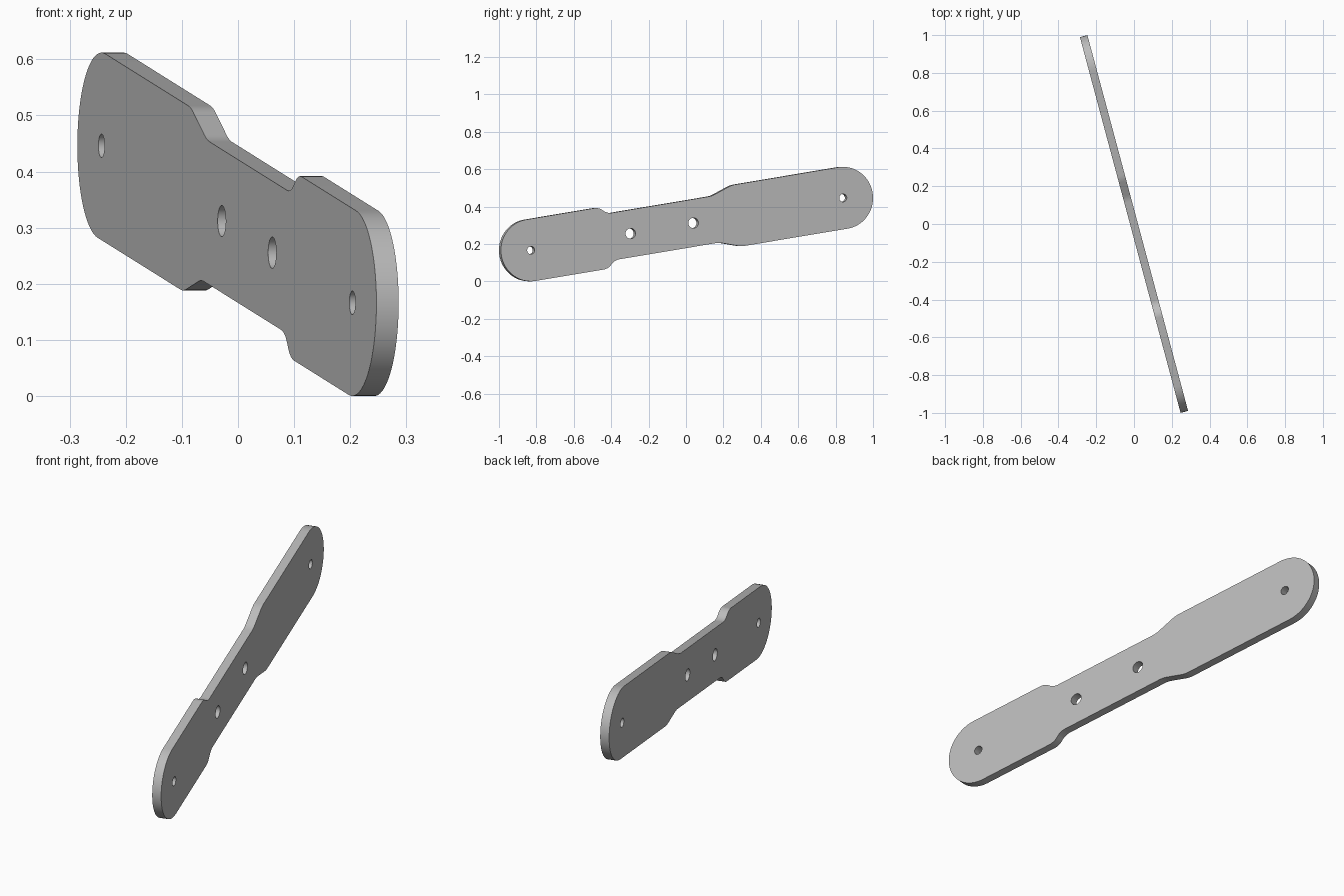
import bpy, bmesh, math
from mathutils import Matrix, Vector

cube = bpy.data.objects.get("Cube")
if cube:
    bpy.data.objects.remove(cube, do_unlink=True)

# Main dimensions
END_R, WAIST, CENTRE, THICK = 0.166, 0.126, 0.875, 0.041
YAW, TILT, MID_Z = math.radians(15), math.radians(9.2), 0.306


def arc(cx, r, start, end, n):
    return [Vector((cx + r * math.cos(a), r * math.sin(a)))
            for a in (start + (end - start) * i / n for i in range(n + 1))]


def fillet(corner, before, after, cut, n=8):
    """Round one corner with a quadratic curve."""
    a = corner + (before - corner).normalized() * cut
    b = corner + (after - corner).normalized() * cut
    return [a * (1 - t) ** 2 + corner * 2 * t * (1 - t) + b * t * t
            for t in (i / n for i in range(n + 1))]


# Upper edge from the high end to the low end: long taper, waist, short step
path = [Vector(p) for p in ((CENTRE, END_R), (0.278, END_R), (0.16, WAIST),
                            (-0.426, WAIST), (-0.468, END_R), (-CENTRE, END_R))]
cuts = (0.02, 0.02, 0.027, 0.027)
upper = []
for i, cut in enumerate(cuts, 1):
    upper += fillet(path[i], path[i - 1], path[i + 1], cut)
lower = [Vector((p.x, -p.y)) for p in reversed(upper)]

# Closed outline with round ends
half = math.pi / 2
outline = (arc(CENTRE, END_R, -half, half, 48) + upper
           + arc(-CENTRE, END_R, half, 3 * half, 48) + lower)

# Bolt holes: two small ones at the ends, two larger ones in the waist
loops = [outline]
for s, r in ((CENTRE, 0.021), (0.036, 0.028), (-0.316, 0.028), (-CENTRE, 0.021)):
    loops.append(arc(s, r, 0, 2 * math.pi, 32)[:-1])

# Filled profile given thickness
curve = bpy.data.curves.new("plate_profile", "CURVE")
curve.dimensions = "2D"
curve.fill_mode = "BOTH"
curve.extrude = THICK / 2
for loop in loops:
    spline = curve.splines.new("POLY")
    spline.points.add(len(loop) - 1)
    for point, p in zip(spline.points, loop):
        point.co = (p.x, p.y, 0, 1)
    spline.use_cyclic_u = True
plate = bpy.data.objects.new("link_plate", curve)
bpy.context.collection.objects.link(plate)
bpy.ops.object.select_all(action="DESELECT")
plate.select_set(True)
bpy.context.view_layer.objects.active = plate
bpy.ops.object.convert(target="MESH")
plate = bpy.context.object

# Stand the plate on edge, turned and tilted
along = Vector((-math.sin(YAW), math.cos(YAW), 0))
up = Vector((0, 0, 1))
s_dir = along * math.cos(TILT) + up * math.sin(TILT)
w_dir = up * math.cos(TILT) - along * math.sin(TILT)
turn = Matrix((s_dir, w_dir, s_dir.cross(w_dir))).transposed().to_4x4()
bm = bmesh.new()
bm.from_mesh(plate.data)
bmesh.ops.remove_doubles(bm, verts=bm.verts, dist=0.0001)
bmesh.ops.recalc_face_normals(bm, faces=bm.faces)
bm.transform(Matrix.Translation((0, 0, MID_Z)) @ turn)
bm.to_mesh(plate.data)
bm.free()

# Plain grey metal
grey = bpy.data.materials.new("plain_grey")
grey.use_nodes = True
colour = (0.5, 0.5, 0.5, 1)
grey.diffuse_color = colour
grey.node_tree.nodes["Principled BSDF"].inputs["Base Color"].default_value = colour
plate.data.materials.clear()
plate.data.materials.append(grey)
bpy.ops.object.shade_smooth_by_angle(angle=math.radians(30))
